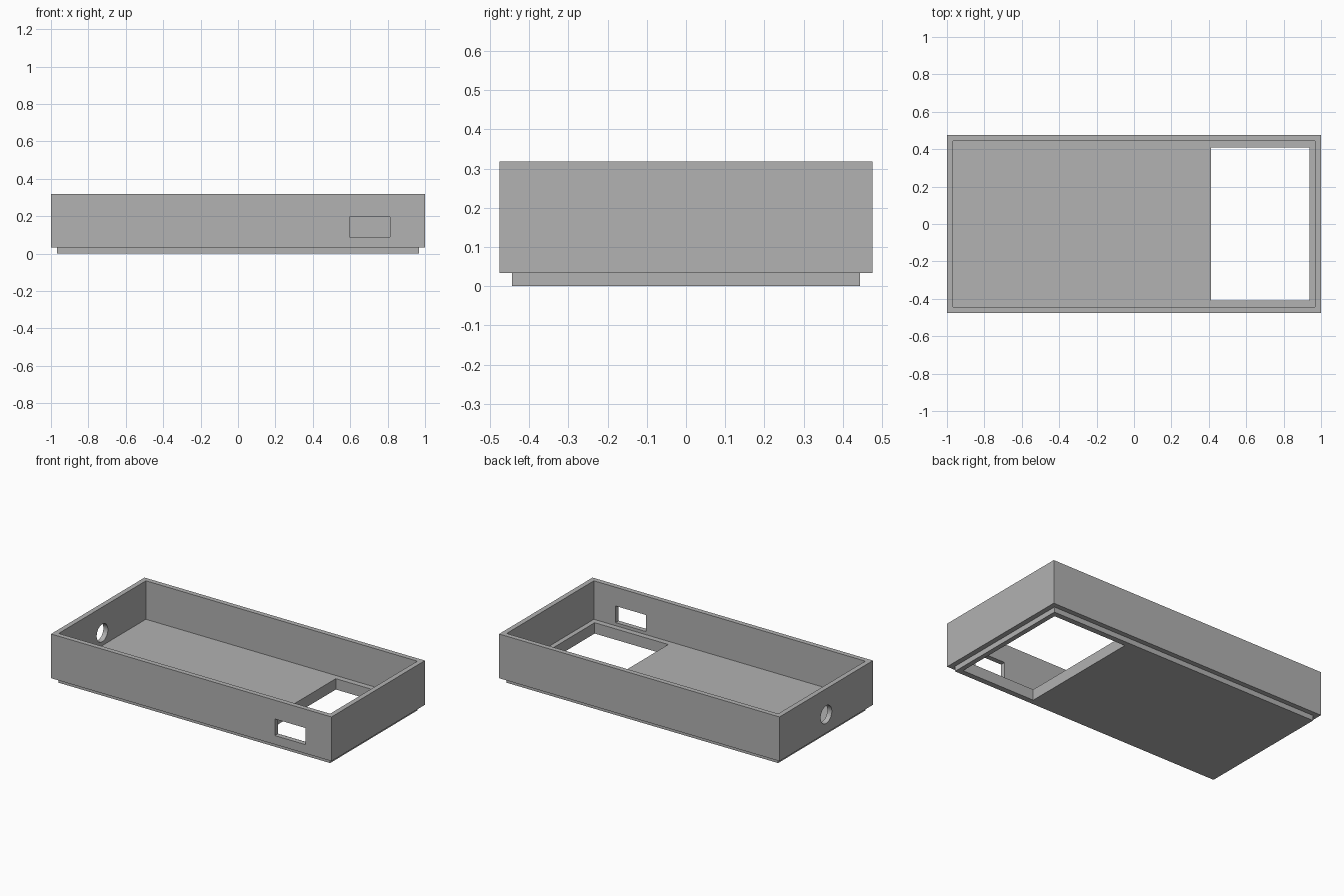
import bpy
from math import pi

if "Cube" in bpy.data.objects:
    bpy.data.objects.remove(bpy.data.objects["Cube"], do_unlink=True)

# Single grey plastic
grey = bpy.data.materials.new("plain_grey")
grey.use_nodes = True
colour = (0.445, 0.445, 0.445, 1)
grey.diffuse_color = colour
grey.node_tree.nodes["Principled BSDF"].inputs["Base Color"].default_value = colour


def box(name, x, y, z):
    """Box spanning the given (min, max) ranges."""
    spans = (x, y, z)
    bpy.ops.mesh.primitive_cube_add(size=1, location=[(a + b) / 2 for a, b in spans])
    obj = bpy.context.object
    obj.name = name
    obj.scale = [b - a for a, b in spans]
    bpy.ops.object.transform_apply(location=True, rotation=True, scale=True)
    obj.data.materials.append(grey)
    return obj


def combine(target, other, operation):
    """Apply a boolean and discard the helper."""
    mod = target.modifiers.new(other.name, "BOOLEAN")
    mod.operation, mod.solver, mod.object = operation, "EXACT", other
    bpy.ops.object.select_all(action="DESELECT")
    target.select_set(True)
    bpy.context.view_layer.objects.active = target
    bpy.ops.object.modifier_apply(modifier=mod.name)
    bpy.data.objects.remove(other, do_unlink=True)


LENGTH, WIDTH, TOP = 1.0, 0.476, 0.318   # half length, half width, rim height
WALL, STEP, FLOOR = 0.032, 0.033, 0.07
inner_x, inner_y = LENGTH - WALL, WIDTH - WALL

# Tray body with the inset step beneath it
tray = box("tray", (-LENGTH, LENGTH), (-WIDTH, WIDTH), (STEP, TOP))
lip = box("bottom_lip", (-inner_x, inner_x), (-inner_y, inner_y), (0, 0.05))
combine(tray, lip, "UNION")

# Open interior above the floor
cavity = box("cavity", (-inner_x, inner_x), (-inner_y, inner_y), (FLOOR, 0.5))
combine(tray, cavity, "DIFFERENCE")

# Large opening through the floor
opening = box("floor_opening", (0.412, 0.937), (-0.408, 0.408), (-0.1, 0.2))
combine(tray, opening, "DIFFERENCE")

# Rectangular slot in the front wall
slot = box("front_slot", (0.596, 0.813), (-0.6, -0.42), (0.09, 0.197))
combine(tray, slot, "DIFFERENCE")

# Round cable hole in the right end wall
bpy.ops.mesh.primitive_cylinder_add(vertices=48, radius=0.057, depth=0.2,
                                    location=(-LENGTH, 0, 0.152), rotation=(0, pi / 2, 0))
hole = bpy.context.object
hole.name = "cable_hole"
hole.data.materials.append(grey)
combine(tray, hole, "DIFFERENCE")

bpy.ops.object.shade_smooth_by_angle(angle=pi / 6)
